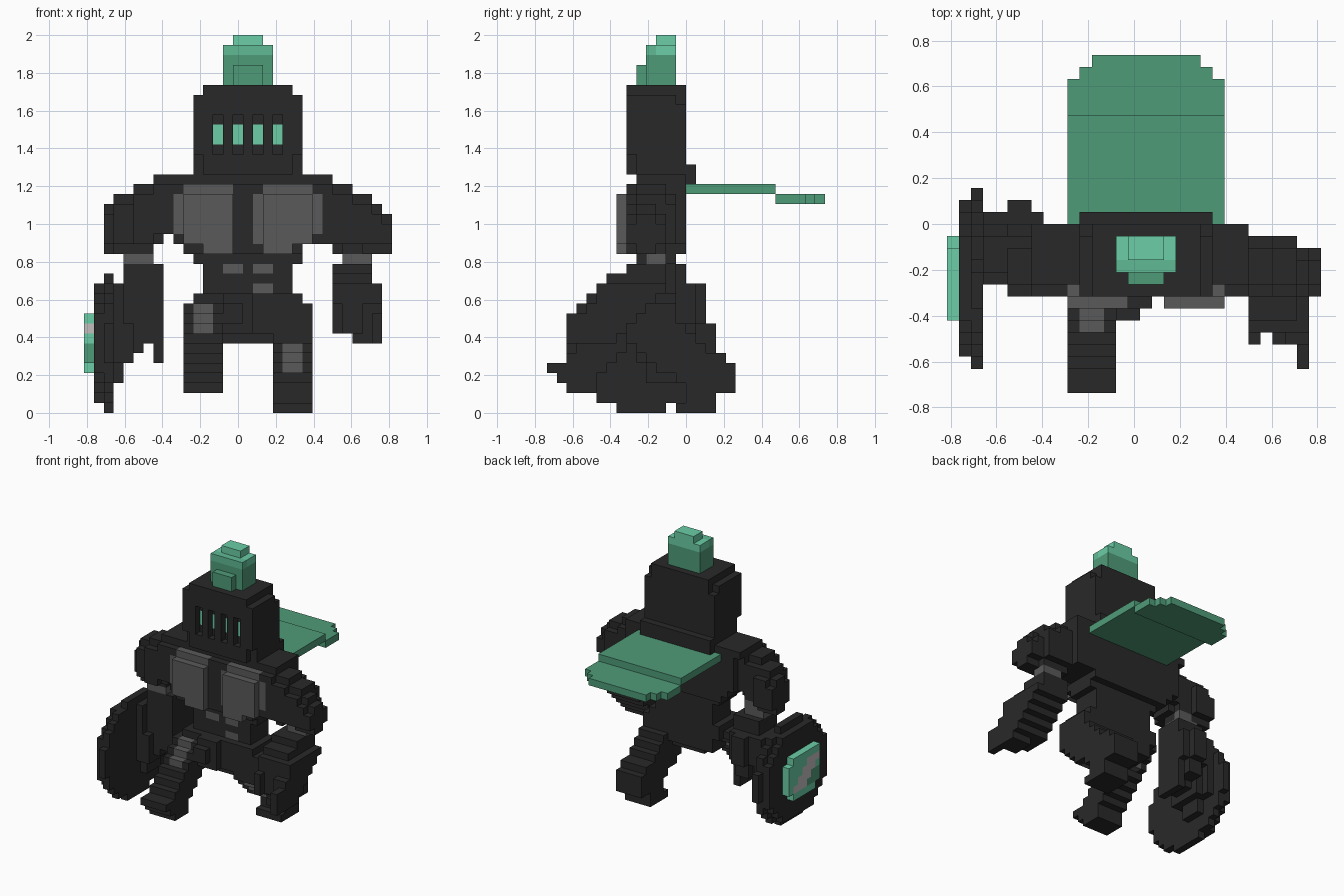
import bpy, bmesh

cube = bpy.data.objects.get("Cube")
if cube:
    bpy.data.objects.remove(cube, do_unlink=True)

V = 2 / 38                      # edge of one block
CX, CY = 15.5, 14               # block grid origin


def material(name, rgb):
    m = bpy.data.materials.new(name)
    m.use_nodes = True
    m.diffuse_color = (*rgb, 1)
    bsdf = next(n for n in m.node_tree.nodes if n.type == 'BSDF_PRINCIPLED')
    bsdf.inputs["Base Color"].default_value = (*rgb, 1)
    bsdf.inputs["Roughness"].default_value = 0.8
    return m


MATS = [material("charcoal", (0.022, 0.022, 0.022)),
        material("steel_grey", (0.102, 0.102, 0.102)),
        material("dark_green", (0.078, 0.33, 0.19)),
        material("light_green", (0.145, 0.61, 0.385)),
        material("medium_green", (0.115, 0.49, 0.3)),
        material("pale_grey", (0.55, 0.52, 0.52))]
BLACK, GREY, DARK, LIGHT, MEDIUM, PALE = range(6)


def box(x0, x1, y0, y1, z0, z1):
    """Set of block cells in a box (upper bounds excluded)."""
    return {(x, y, z) for x in range(x0, x1) for y in range(y0, y1) for z in range(z0, z1)}


def disc(x, cy, cz, ry, rz):
    """One-block-thick upright disc facing sideways."""
    return {(x, y, z) for y in range(28) for z in range(38)
            if ((y + .5 - cy) / ry) ** 2 + ((z + .5 - cz) / rz) ** 2 <= 1.0}


def stairs(x0, x1, z_top, rows):
    """Stack of layers going down from z_top, each with its own depth range."""
    cells = set()
    for i, (y0, y1) in enumerate(rows):
        cells |= box(x0, x1, y0, y1, z_top - i, z_top - i + 1)
    return cells


DIRS = {(1, 0, 0): ((1, 0, 0), (1, 1, 0), (1, 1, 1), (1, 0, 1)),
        (-1, 0, 0): ((0, 0, 0), (0, 0, 1), (0, 1, 1), (0, 1, 0)),
        (0, 1, 0): ((0, 1, 0), (0, 1, 1), (1, 1, 1), (1, 1, 0)),
        (0, -1, 0): ((0, 0, 0), (1, 0, 0), (1, 0, 1), (0, 0, 1)),
        (0, 0, 1): ((0, 0, 1), (1, 0, 1), (1, 1, 1), (0, 1, 1)),
        (0, 0, -1): ((0, 0, 0), (0, 1, 0), (1, 1, 0), (1, 0, 0))}


def build(name, cells, colour=BLACK):
    """Skin the outside of a set of cells; colour is an index or a rule per cell."""
    bm = bmesh.new()
    verts = {}
    for c in sorted(cells):
        for d, corners in DIRS.items():
            if tuple(a + b for a, b in zip(c, d)) in cells:
                continue
            loop = []
            for k in corners:
                p = tuple(a + b for a, b in zip(c, k))
                if p not in verts:
                    verts[p] = bm.verts.new(((p[0] - CX) * V, (p[1] - CY) * V, p[2] * V))
                loop.append(verts[p])
            f = bm.faces.new(loop)
            f.material_index = colour(*c) if callable(colour) else colour
    me = bpy.data.meshes.new(name)
    bm.to_mesh(me)
    bm.free()
    for m in MATS:
        me.materials.append(m)
    bpy.context.scene.collection.objects.link(bpy.data.objects.new(name, me))


# helmet with stepped corners and four eye slits
helmet = box(11, 22, 8, 14, 24, 32) | box(12, 21, 8, 14, 32, 33)
for x in (11, 21):
    helmet -= box(x, x + 1, 8, 9, 24, 26) | box(x, x + 1, 13, 14, 31, 32)
for x in (13, 15, 17, 19):
    helmet -= box(x, x + 1, 8, 9, 26, 30)
build("helmet", helmet,
      lambda x, y, z: LIGHT if y == 9 and x in (13, 15, 17, 19) and z in (27, 28) else BLACK)


# crest on the helmet, lighter towards the tip
def crest_colour(x, y, z):
    if z < 36:
        return DARK
    return MEDIUM if y == 10 else LIGHT


build("crest", box(14, 19, 10, 13, 33, 37) | box(15, 18, 9, 10, 33, 35) | box(15, 18, 11, 13, 37, 38),
      crest_colour)

# cape blown out behind, lower step at its end
build("cape", box(10, 23, 14, 23, 22, 23) | box(10, 23, 23, 26, 21, 22)
      | box(11, 22, 26, 27, 21, 22) | box(12, 21, 27, 28, 21, 22), DARK)

# chest plates, thicker in the middle
right_plate = (box(10, 15, 7, 9, 17, 22) | box(10, 15, 8, 9, 22, 23)
               | box(9, 10, 8, 9, 18, 22) | box(12, 15, 7, 9, 16, 17))
left_plate = (box(18, 23, 7, 9, 17, 22) | box(18, 23, 8, 9, 22, 23) | box(17, 18, 8, 9, 17, 22)
              | box(23, 24, 8, 9, 18, 22) | box(18, 21, 7, 9, 16, 17))
build("right_chest_plate", right_plate, GREY)
build("left_chest_plate", left_plate, GREY)

# torso tapering to the waist, with a collar behind
torso = (box(8, 25, 8, 14, 18, 23) | box(7, 25, 9, 14, 23, 24) | box(9, 25, 8, 14, 17, 18)
         | box(10, 22, 8, 14, 16, 17) | box(11, 22, 9, 13, 15, 16)
         | box(12, 21, 9, 13, 12, 15) | box(11, 22, 14, 15, 23, 25))
abs_cells = box(14, 16, 9, 10, 14, 15) | box(17, 19, 9, 10, 14, 15) | box(17, 19, 9, 10, 12, 13)
build("torso", torso - right_plate - left_plate,
      lambda x, y, z: GREY if (x, y, z) in abs_cells else BLACK)

# pelvis and front guard
build("pelvis", box(11, 22, 8, 13, 10, 12) | box(12, 21, 8, 13, 8, 10) | box(14, 19, 9, 12, 7, 8)
      | box(14, 17, 7, 8, 8, 12) | box(14, 16, 6, 7, 9, 11))

# right leg striding forward, left leg trailing
right_leg = stairs(10, 14, 10, [(7, 12), (6, 11), (5, 10), (4, 9), (3, 8), (2, 7), (0, 6), (1, 5), (2, 5)])
build("right_leg", right_leg,
      lambda x, y, z: GREY if x in (11, 12) and z in (8, 9, 10) and y < 18 - z else BLACK)
left_leg = stairs(19, 23, 10, [(8, 13), (8, 13), (8, 14), (8, 15), (9, 16), (10, 18), (11, 19),
                               (13, 19), (14, 19), (14, 17), (13, 17)])
build("left_leg", left_leg,
      lambda x, y, z: GREY if x in (20, 21) and z in (4, 5, 6) and y < 17 - z else BLACK)

# domed upper arms, the right one turned slightly back
arm = set()
for x in range(24, 31):
    top = 24 if x < 25 else 23 if x < 27 else 22 if x < 29 else 21 if x < 30 else 20
    low = 17 if x < 25 else 16
    back = 13 if x < 29 else 12
    for z in range(low, top):
        e = 1 if z in (low, top - 1) else 0
        arm |= box(x, x + 1, 8 + e, back - e, z, z + 1)
build("left_upper_arm", arm - box(26, 28, 8, 10, 16, 17))
mirrored = {(31 - x, y + max(0, (x - 25) // 2), z) for x, y, z in arm if x < 30}
build("right_upper_arm", mirrored - box(5, 7, 8, 10, 16, 17))

# grey elbows
build("left_elbow", box(26, 29, 10, 12, 15, 17), GREY)
build("right_elbow", box(4, 7, 10, 13, 15, 17), GREY)

# left forearm reaching forward, with fingers of different length
fore = stairs(25, 30, 12, [(5, 12), (4, 11), (4, 10), (4, 9), (4, 8)])
fore |= stairs(25, 29, 14, [(8, 12), (6, 12)]) | box(27, 30, 4, 7, 7, 8) | box(29, 30, 2, 4, 7, 10)
fore -= box(26, 28, 4, 5, 8, 11) | box(25, 30, 4, 5, 11, 12)
build("left_forearm", fore)

# right forearm hanging behind the shield, hand on its inner face
build("right_forearm", box(4, 8, 10, 14, 13, 15) | box(4, 8, 10, 15, 9, 13) | box(5, 7, 11, 16, 9, 13)
      | box(5, 7, 10, 15, 7, 9) | box(7, 8, 10, 14, 5, 9) | box(4, 5, 9, 14, 5, 9)
      | box(3, 4, 9, 15, 5, 13) | box(3, 4, 10, 13, 3, 5) | box(5, 6, 10, 13, 6, 7))

# round shield in two stepped layers
build("shield", disc(2, 9.5, 7, 7.4, 7.1) | disc(1, 9.5, 7, 6.8, 6.3))


# shield badge with a slanted pale band
def badge_colour(x, y, z):
    d = (y - 9) + (z - 6)
    if abs(d) <= 1 and 4 < z < 9:
        return PALE
    return DARK if d < 0 and z in (5, 6) else LIGHT


build("shield_badge", disc(0, 9.5, 7, 3.8, 3.3) | box(0, 1, 6, 7, 8, 10), badge_colour)
